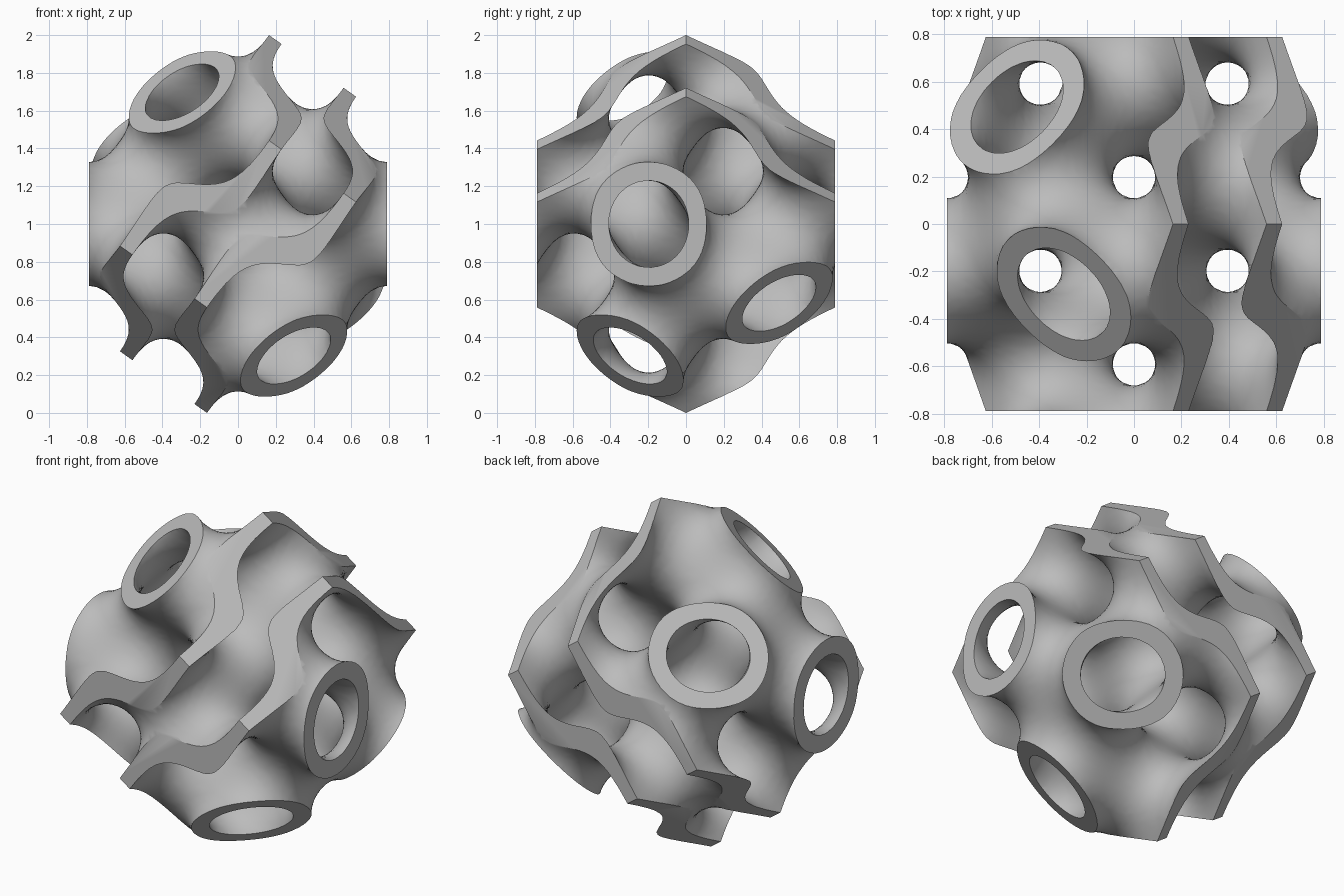
import bpy, bmesh, math
from mathutils import Vector

if "Cube" in bpy.data.objects:
    bpy.data.objects.remove(bpy.data.objects["Cube"])

A = 1.116                      # lattice cell size
K = 2 * math.pi / A            # wave number
T = 0.39                       # half thickness of the sheet, in field units
R = A / math.sqrt(2)           # distance from centre to every outer facet
H = 0.033                      # sampling step
Q = math.pi / 4
S2 = math.sqrt(2)


def phases(p):
    return Q + K * (p[0] + p[1]) / S2, Q + K * (p[0] - p[1]) / S2, Q - K * p[2]


def field(p):
    u, v, w = phases(p)
    return (math.sin(u) * math.cos(v) + math.sin(v) * math.cos(w)
            + math.sin(w) * math.cos(u))


def gradient(p):
    u, v, w = phases(p)
    gu = math.cos(u) * math.cos(v) - math.sin(w) * math.sin(u)
    gv = math.cos(v) * math.cos(w) - math.sin(u) * math.sin(v)
    gw = math.cos(w) * math.cos(u) - math.sin(v) * math.sin(w)
    return Vector((K * (gu + gv) / S2, K * (gu - gv) / S2, -K * gw))


def facet_distance(p):
    x, y, z = abs(p[0]), abs(p[1]), abs(p[2])
    return max(x, y, (x + y) / 2 + z / S2) / R


def solid(p):
    """Negative inside the wavy sheet; closed off a little beyond the facets."""
    return 1.0 if facet_distance(p) > 1.15 else abs(field(p)) - T


def project(p):
    """Slide a point onto the nearest skin of the sheet."""
    for _ in range(4):
        g = field(p)
        n = gradient(p)
        p = p - n * ((g - math.copysign(T, g)) / max(n.length_squared, 1.0))
    return p


def wavy_sheet():
    nx, nz = int(0.95 / H) + 1, int(1.33 / H) + 1
    pos = lambda c: Vector((c[0] * H, c[1] * H, c[2] * H))
    val = {(i, j, k): solid((i * H, j * H, k * H))
           for i in range(-nx, nx + 1) for j in range(-nx, nx + 1)
           for k in range(-nz, nz + 1)}
    axes = ((1, 0, 0), (0, 1, 0), (0, 0, 1))
    add = lambda c, d: (c[0] + d[0], c[1] + d[1], c[2] + d[2])
    sub = lambda c, d: (c[0] - d[0], c[1] - d[1], c[2] - d[2])
    sums, quads = {}, []
    # every grid edge that crosses the skin gives one quad between four cells
    for c, f0 in val.items():
        for n, d in enumerate(axes):
            f1 = val.get(add(c, d))
            if f1 is None or (f0 < 0) == (f1 < 0):
                continue
            hit = pos(c) + Vector(d) * (H * f0 / (f0 - f1))
            e1, e2 = axes[(n + 1) % 3], axes[(n + 2) % 3]
            ring = [c, sub(c, e1), sub(sub(c, e1), e2), sub(c, e2)]
            for cell in ring:
                s = sums.setdefault(cell, [Vector(), 0])
                s[0] += hit
                s[1] += 1
            quads.append(ring if f0 < 0 else ring[::-1])
    bm = bmesh.new()
    verts = {}
    for cell, (s, n) in sums.items():
        p = s / n
        verts[cell] = bm.verts.new(project(p) if facet_distance(p) < 1.05 else p)
    for q in quads:
        bm.faces.new([verts[c] for c in q])
    bmesh.ops.recalc_face_normals(bm, faces=bm.faces)
    bmesh.ops.triangulate(bm, faces=bm.faces)
    return bm


def rhombic_block():
    bm = bmesh.new()
    h = A / 2
    pts = [(0, 0, A), (0, 0, -A)]
    for s in (1, -1):
        pts += [(R * s, R, 0), (R * s, -R, 0)]
        for t in (1, -1):
            pts += [(R * s, 0, h * t), (0, R * s, h * t)]
    for p in pts:
        bm.verts.new(p)
    bmesh.ops.convex_hull(bm, input=bm.verts)
    bmesh.ops.recalc_face_normals(bm, faces=bm.faces)
    bmesh.ops.dissolve_limit(bm, angle_limit=0.01, verts=bm.verts, edges=bm.edges)
    return bm


def make_object(name, bm):
    mesh = bpy.data.meshes.new(name)
    bm.to_mesh(mesh)
    bm.free()
    ob = bpy.data.objects.new(name, mesh)
    ob.location.z = 1.0
    bpy.context.collection.objects.link(ob)
    return ob


grey = bpy.data.materials.new("light_grey")
grey.diffuse_color = (0.5, 0.5, 0.5, 1)
grey.use_nodes = True
grey.node_tree.nodes["Principled BSDF"].inputs["Base Color"].default_value = grey.diffuse_color

# wavy sheet trimmed to a twelve-sided block
sheet = make_object("wavy_lattice", wavy_sheet())
sheet.data.materials.append(grey)
cutter = make_object("trim_block", rhombic_block())
cutter.data.materials.append(grey)
cutter.hide_render = True

trim = sheet.modifiers.new("trim", 'BOOLEAN')
trim.operation = 'INTERSECT'
trim.solver = 'EXACT'
trim.object = cutter
bpy.context.view_layer.objects.active = sheet
sheet.select_set(True)
cutter.select_set(False)
bpy.ops.object.modifier_apply(modifier=trim.name)
bpy.data.objects.remove(cutter)

# smooth skin, crisp trimmed edges
bpy.ops.object.shade_smooth_by_angle(angle=math.radians(30))
